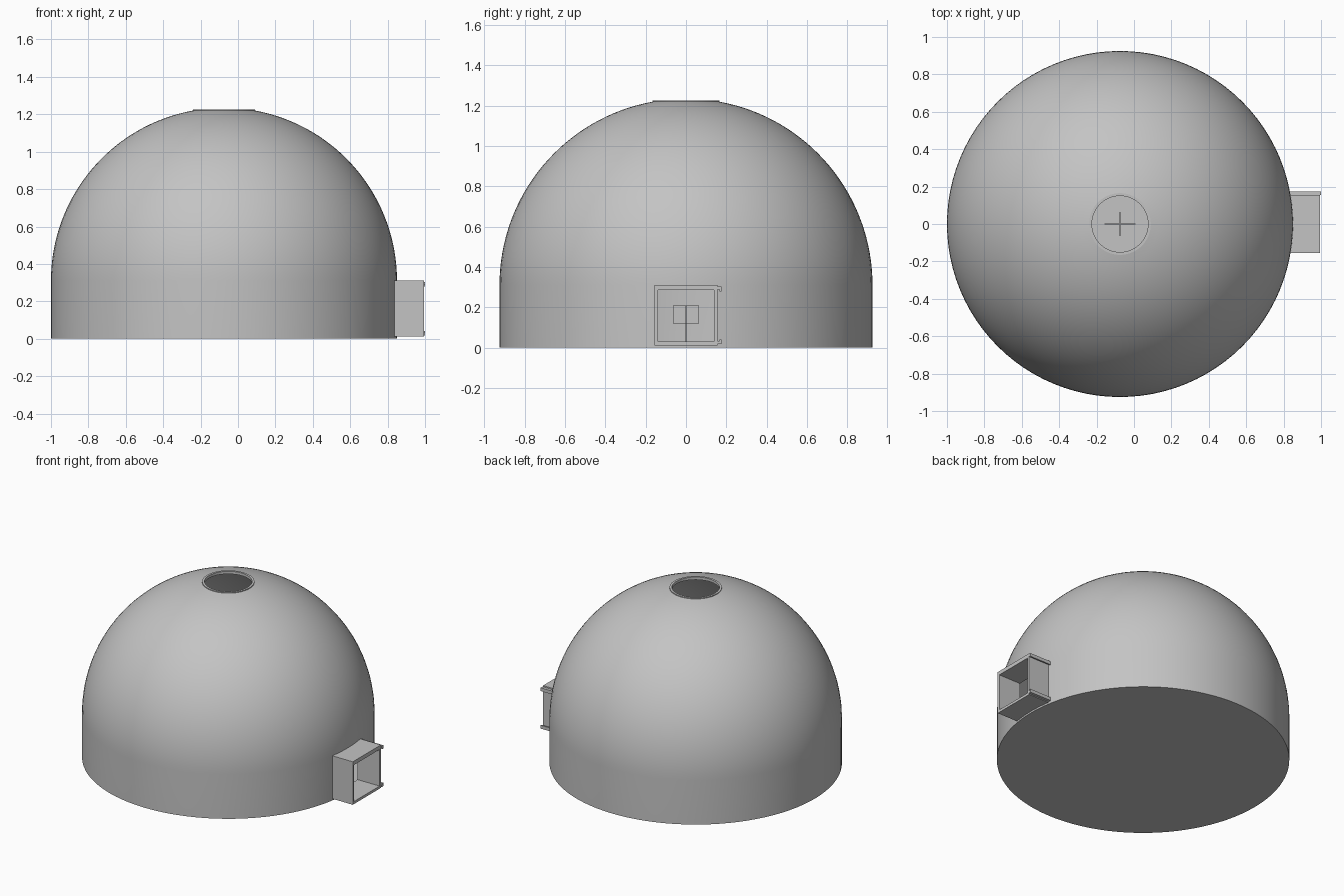
import bpy
import bmesh
from math import sin, cos, asin, pi, radians

old = bpy.data.objects.get("Cube")
if old:
    bpy.data.objects.remove(old, do_unlink=True)

CX = -0.075      # dome axis
R = 0.925        # outer radius
WALL = 0.015
SPRING = 0.31    # height where the wall turns into the dome
VENT = 0.15      # vent opening radius
FLOOR = 0.02

grey = bpy.data.materials.new("plain grey")
grey.use_nodes = True
grey.diffuse_color = (0.55, 0.55, 0.55, 1)
grey.node_tree.nodes["Principled BSDF"].inputs["Base Color"].default_value = (0.55, 0.55, 0.55, 1)


def make_object(name, bm):
    bmesh.ops.recalc_face_normals(bm, faces=bm.faces[:])
    mesh = bpy.data.meshes.new(name)
    bm.to_mesh(mesh)
    bm.free()
    mesh.materials.append(grey)
    obj = bpy.data.objects.new(name, mesh)
    bpy.context.collection.objects.link(obj)
    return obj


def box(name, x, y, z):
    """Box given as (low, high) on each axis."""
    bm = bmesh.new()
    bmesh.ops.create_cube(bm, size=1)
    for v in bm.verts:
        v.co = [(a + b) / 2 + (b - a) * c for c, (a, b) in zip(v.co, (x, y, z))]
    return make_object(name, bm)


def lathe(name, profile, steps):
    """Spin a radius/height profile round the dome axis."""
    bm = bmesh.new()
    verts = [bm.verts.new((CX + r, 0, z)) for r, z in profile]
    edges = [bm.edges.new(pair) for pair in zip(verts, verts[1:])]
    bmesh.ops.spin(bm, geom=verts + edges, cent=(CX, 0, 0), axis=(0, 0, 1),
                   angle=2 * pi, steps=steps, use_merge=True)
    bmesh.ops.remove_doubles(bm, verts=bm.verts[:], dist=1e-5)
    return make_object(name, bm)


def arc(radius, rim, count=32):
    """Dome curve from the springing line up to the rim radius."""
    end = pi / 2 - asin(rim / radius)
    return [(radius * cos(end * i / count), SPRING + radius * sin(end * i / count))
            for i in range(count + 1)]


def smooth(obj):
    bpy.ops.object.select_all(action='DESELECT')
    obj.select_set(True)
    bpy.context.view_layer.objects.active = obj
    bpy.ops.object.shade_smooth_by_angle(angle=radians(25))


# Hollow dome with a floor, a short upright wall and a round vent
outer = arc(R, VENT + WALL)
inner = arc(R - WALL, VENT)
top = outer[-1][1] + 0.006
profile = ([(0, 0), (R, 0)] + outer + [(VENT + WALL, top), (VENT, top)]
           + inner[::-1] + [(R - WALL, FLOOR), (0, FLOOR)])
dome = lathe("dome_shell", profile, 96)

# Doorway cut through the wall
cutter = box("doorway_cutter", (0.6, 1.2), (-0.14, 0.14), (0.03, 0.285))
cutter.hide_render = True
cut = dome.modifiers.new("doorway", 'BOOLEAN')
cut.operation = 'DIFFERENCE'
cut.solver = 'EXACT'
cut.object = cutter
bpy.context.view_layer.objects.active = dome
bpy.ops.object.modifier_apply(modifier=cut.name)
bpy.data.objects.remove(cutter, do_unlink=True)
smooth(dome)

# Entrance tunnel
DEPTH = (0.826, 0.995)
box("tunnel_floor", DEPTH, (-0.155, 0.155), (0.012, 0.03))
box("tunnel_roof", DEPTH, (-0.155, 0.155), (0.285, 0.312))
box("tunnel_right_wall", DEPTH, (-0.155, -0.14), (0.03, 0.285))
box("tunnel_left_wall", DEPTH, (0.14, 0.155), (0.03, 0.285))

# Lipped rails along the back side of the tunnel
for name, low, lip in (("lower", 0.018, 0.018), ("upper", 0.288, 0.28)):
    box(name + "_rail", (0.835, 1.0), (0.155, 0.175), (low, low + 0.015))
    box(name + "_rail_lip", (0.835, 1.0), (0.165, 0.175), (lip, lip + 0.023))

# Crossed plates on a thin post inside
smooth(lathe("post_base", [(0, FLOOR), (0.033, FLOOR), (0.033, 0.026), (0, 0.026)], 24))
smooth(lathe("post", [(0, FLOOR), (0.003, FLOOR), (0.003, 0.13), (0, 0.13)], 12))
box("plate_across", (CX - 0.002, CX + 0.002), (-0.065, 0.065), (0.12, 0.21))
box("plate_along", (CX - 0.083, CX + 0.083), (-0.002, 0.002), (0.12, 0.21))
